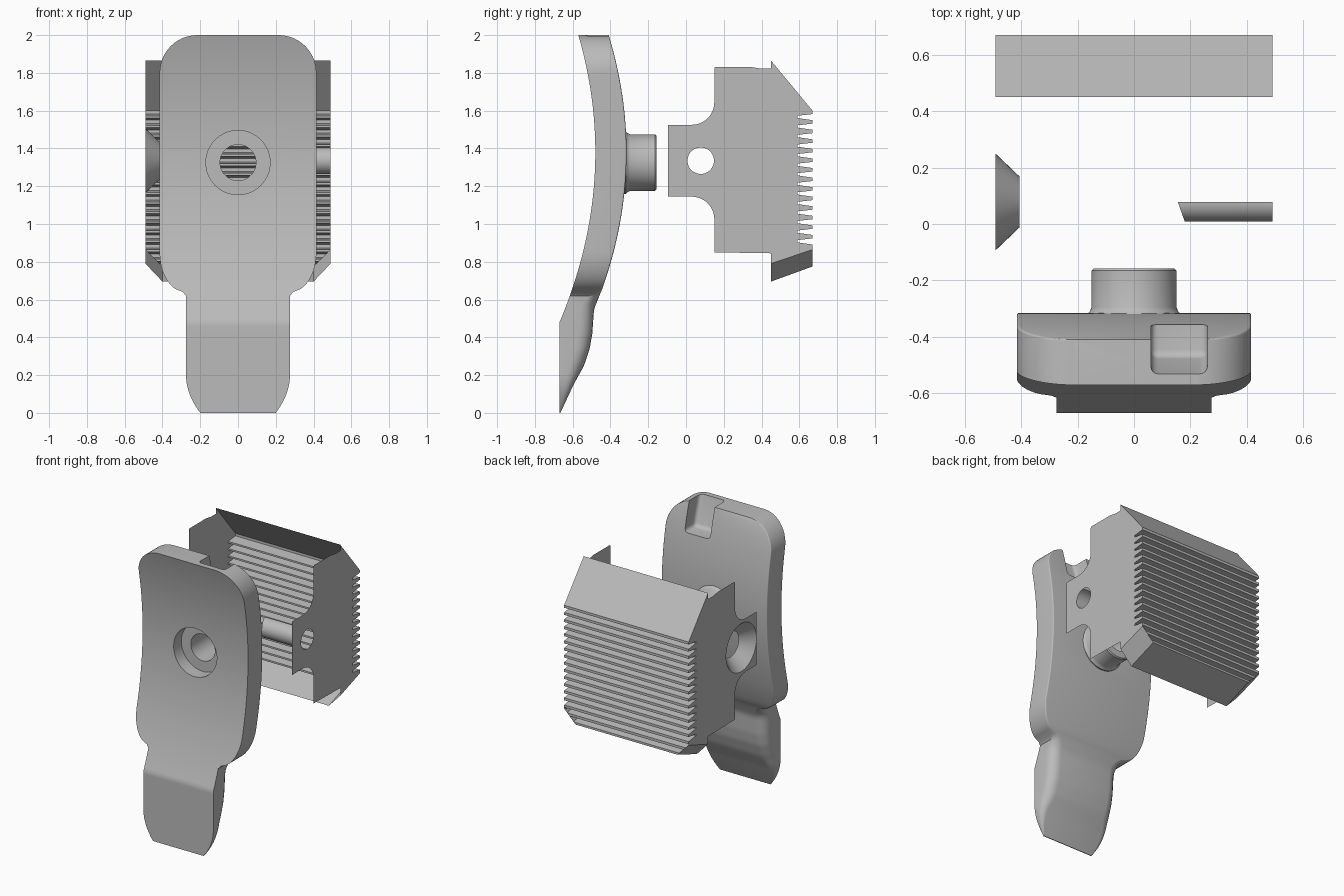
import bpy, bmesh, math
from mathutils import Matrix, Vector

if "Cube" in bpy.data.objects:
    bpy.data.objects.remove(bpy.data.objects["Cube"], do_unlink=True)

grey = bpy.data.materials.new("plain grey")
grey.use_nodes = True
grey.diffuse_color = (0.5, 0.5, 0.5, 1)
grey.node_tree.nodes["Principled BSDF"].inputs["Base Color"].default_value = (0.5, 0.5, 0.5, 1)


def finish(bm, name):
    bmesh.ops.recalc_face_normals(bm, faces=bm.faces)
    mesh = bpy.data.meshes.new(name)
    bm.to_mesh(mesh)
    bm.free()
    mesh.materials.append(grey)
    ob = bpy.data.objects.new(name, mesh)
    bpy.context.collection.objects.link(ob)
    return ob


def activate(ob):
    bpy.ops.object.select_all(action='DESELECT')
    ob.select_set(True)
    bpy.context.view_layer.objects.active = ob


def smooth(ob):
    activate(ob)
    bpy.ops.object.shade_smooth_by_angle(angle=math.radians(30))


def loft(name, rings, closed=True, caps=True):
    """Skin a row of point rings; open strips when closed is False."""
    bm = bmesh.new()
    rows = [[bm.verts.new(p) for p in ring] for ring in rings]
    n = len(rows[0])
    for a, b in zip(rows, rows[1:]):
        for i in range(n if closed else n - 1):
            j = (i + 1) % n
            bm.faces.new((a[i], a[j], b[j], b[i]))
    if caps:
        bm.faces.new(rows[0])
        bm.faces.new(rows[-1])
    return finish(bm, name)


def ring_y(y, r, n=64):
    return [(r * math.cos(2 * math.pi * i / n), y, LUG_Z + r * math.sin(2 * math.pi * i / n))
            for i in range(n)]


def combine(ob, tool, operation):
    mod = ob.modifiers.new(operation.title(), 'BOOLEAN')
    mod.object, mod.operation, mod.solver = tool, operation, 'EXACT'
    activate(ob)
    bpy.ops.object.modifier_apply(modifier=mod.name)
    bpy.data.objects.remove(tool, do_unlink=True)


# Curved lever plate: sections stacked by height
LUG_Z = 1.325
TAB_BACK = [(0, -.665), (.15, -.595), (.25, -.54), (.34, -.51), (.42, -.496), (.55, -.487), (.66, -.442)]


def half_width(z):
    if z > 1.8:
        return .215 + math.sqrt(max(0, .04 - (z - 1.8) ** 2))
    if z > .85:
        return .415
    if z > .64:
        return .415 - .135 * (1 - math.sqrt(1 - ((.85 - z) / .21) ** 2))
    return .275 - .075 * (max(0, .2 - z) / .2) ** 2


def front_y(z):
    return max(-.48 - .234 * (z - 1.38) ** 2, -.67)


def back_y(z):
    for (z0, y0), (z1, y1) in zip(TAB_BACK, TAB_BACK[1:]):
        if z <= z1:
            return y0 + (y1 - y0) * (z - z0) / (z1 - z0)
    return -.315 - .245 * (z - 1.38) ** 2


def section(z):
    w, f, b = half_width(z), front_y(z), back_y(z)
    blend = min(1, max(0, (.68 - z) / .1))
    r = min(.008 + .065 * blend, (b - f) * .6)
    arc = [(w - r + r * math.cos(k * math.pi / 10), b - r + r * math.sin(k * math.pi / 10))
           for k in range(6)]
    side = [(w, f)] + arc
    return [(x, y, z) for x, y in side] + [(-x, y, z) for x, y in reversed(side)]


heights = [i * .64 / 32 for i in range(32)]
heights += [.641 + i * .209 / 14 for i in range(14)]
heights += [.85 + i * .95 / 24 for i in range(24)]
heights += [1.8 + .2 * math.sin(i * math.pi / 28) for i in range(15)]
plate = loft("lever_plate", [section(z) for z in heights])

# Boss with a filleted root, then counterbore and through hole
boss = loft("boss", [ring_y(y, r) for y, r in
                     [(-.36, .165), (-.318, .165), (-.31, .157), (-.295, .15), (-.165, .15), (-.157, .143)]])
combine(plate, boss, 'UNION')
combine(plate, loft("counterbore", [ring_y(-.8, .17), ring_y(-.395, .17)]), 'DIFFERENCE')
combine(plate, loft("bore", [ring_y(-.8, .095), ring_y(0, .095)]), 'DIFFERENCE')

# Sloped pocket in the top of the back
pocket = loft("pocket", [[(x, -.47, 1.79), (x, -.2, 1.79), (x, -.2, 2.1), (x, -.56, 2.1)]
                         for x in (.06, .26)])
activate(pocket)
bev = pocket.modifiers.new("Bevel", 'BEVEL')
bev.width, bev.segments = .025, 4
bpy.ops.object.modifier_apply(modifier=bev.name)
combine(plate, pocket, 'DIFFERENCE')
smooth(plate)

# Shell: ribbed rear sheet with an upper slope and lower lip
W, TEETH = .49, 16
PITCH = (1.6 - .79) / TEETH
ribs = []
for i in range(TEETH):
    z = 1.6 - i * PITCH
    ribs += [(.67, z), (.67, z - .018), (.59, z - .027), (.59, z - .039)]
ribs += [(.67, .79), (.67, .775)]


def sheet_width(z):
    return min(W, W - (.865 - z))


rear = [(.45, 1.865)] + ribs
loft("ribbed_rear", [[(s * sheet_width(z), y, z) for y, z in rear] for s in (-1, 1)],
     closed=False, caps=False)
loft("lower_lip", [[(s * .4, .67, .775), (s * .4, .45, .695)] for s in (-1, 1)],
     closed=False, caps=False)
for s, side in ((-1, "right"), (1, "left")):
    loft("lip_corner_" + side, [[(s * W, .67, .865), (s * W, .45, .79)],
                                [(s * .4, .67, .775), (s * .4, .45, .695)]],
         closed=False, caps=False)

# Side cheeks with a mounting ear and a round hole
EAR_Y, EAR_Z = .078, 1.335


def fillet(cy, cz, start):
    return [(cy + .12 * math.cos(a), cz + .12 * math.sin(a))
            for a in (math.radians(start + k * 90 / 10) for k in range(11))]


outline = [(-.095, 1.145), (-.095, 1.525)]
outline += fillet(.03, 1.645, -90)
outline += [(.15, 1.825), (.155, 1.832), (.34, 1.832), (.4, 1.822), (.45, 1.822), (.45, 1.865)]
outline += [p for p in ribs if p[1] > .865]
outline += [(.67, .865), (.45, .79), (.45, .845), (.15, .85)]
outline += fillet(.03, 1.025, 0)


def circle(x, r, n=48, span=2 * math.pi, start=0.0):
    return [(x, EAR_Y + r * math.cos(start + span * i / n), EAR_Z + r * math.sin(start + span * i / n))
            for i in range(n)]


def cheek(name, x, radius):
    bm = bmesh.new()
    loops = [[(x, y, z) for y, z in outline], circle(x, radius)]
    edges = []
    for pts in loops:
        vs = [bm.verts.new(p) for p in pts]
        edges += [bm.edges.new((vs[i - 1], vs[i])) for i in range(len(vs))]
    bmesh.ops.triangle_fill(bm, edges=edges, use_beauty=True, normal=Vector((1, 0, 0)))
    return finish(bm, name)


cheek("left_cheek", W, .07)
cheek("right_cheek", -W, .171)

# Countersink cone on the right, half sleeve on the left
smooth(loft("countersink", [circle(-W, .171), circle(-.405, .09)], caps=False))
outer = circle(W, .07, 25, math.pi * 25 / 24, math.pi / 2)
inner = [(.155 + .025 * (EAR_Y - y) / .07, y, z) for x, y, z in outer]
smooth(loft("half_sleeve", [outer, inner], closed=False, caps=False))
